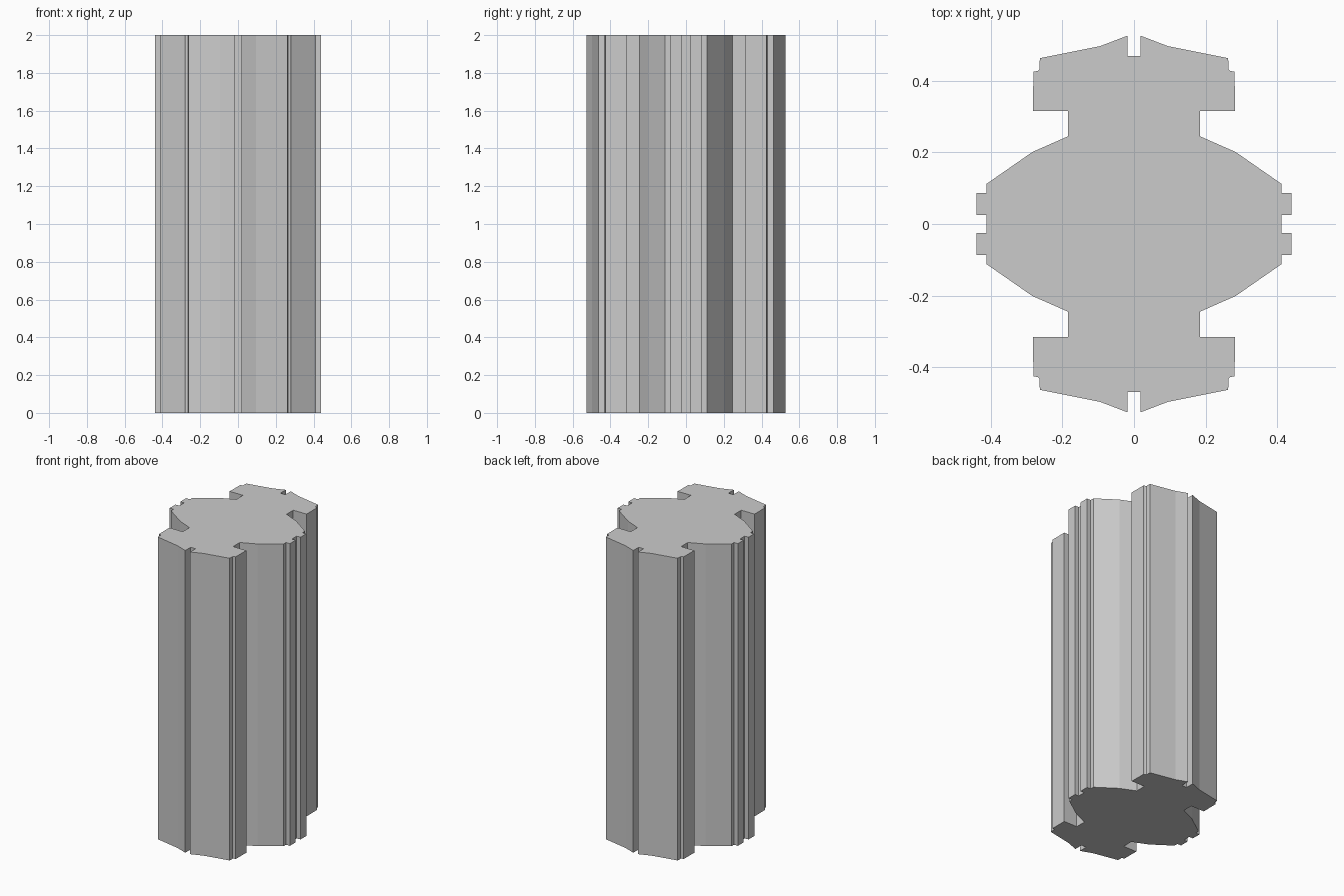
import bpy, bmesh

if "Cube" in bpy.data.objects:
    bpy.data.objects.remove(bpy.data.objects["Cube"])

HEIGHT = 2.0

# One quarter of the cross-section, from the top slot round to the side tabs
quarter = [
    (0.018, 0.469), (0.018, 0.526), (0.094, 0.497), (0.263, 0.463),
    (0.264, 0.432), (0.268, 0.428), (0.281, 0.425), (0.282, 0.315),
    (0.184, 0.315), (0.184, 0.245), (0.284, 0.201), (0.412, 0.112),
    (0.412, 0.086), (0.440, 0.086), (0.440, 0.025), (0.412, 0.025),
]

# Mirror the quarter into a closed clockwise outline
right = quarter + [(x, -y) for x, y in reversed(quarter)]
outline = right + [(-x, y) for x, y in reversed(right)]

# Extrude the outline into the slotted column
bm = bmesh.new()
base = bm.faces.new([bm.verts.new((x, y, 0)) for x, y in outline])
top = bmesh.ops.extrude_face_region(bm, geom=[base], use_keep_orig=True)
bmesh.ops.translate(bm, vec=(0, 0, HEIGHT),
                    verts=[g for g in top["geom"] if isinstance(g, bmesh.types.BMVert)])
bmesh.ops.recalc_face_normals(bm, faces=bm.faces)

mesh = bpy.data.meshes.new("slotted_column")
bm.to_mesh(mesh)
bm.free()
bpy.context.collection.objects.link(bpy.data.objects.new("slotted_column", mesh))
